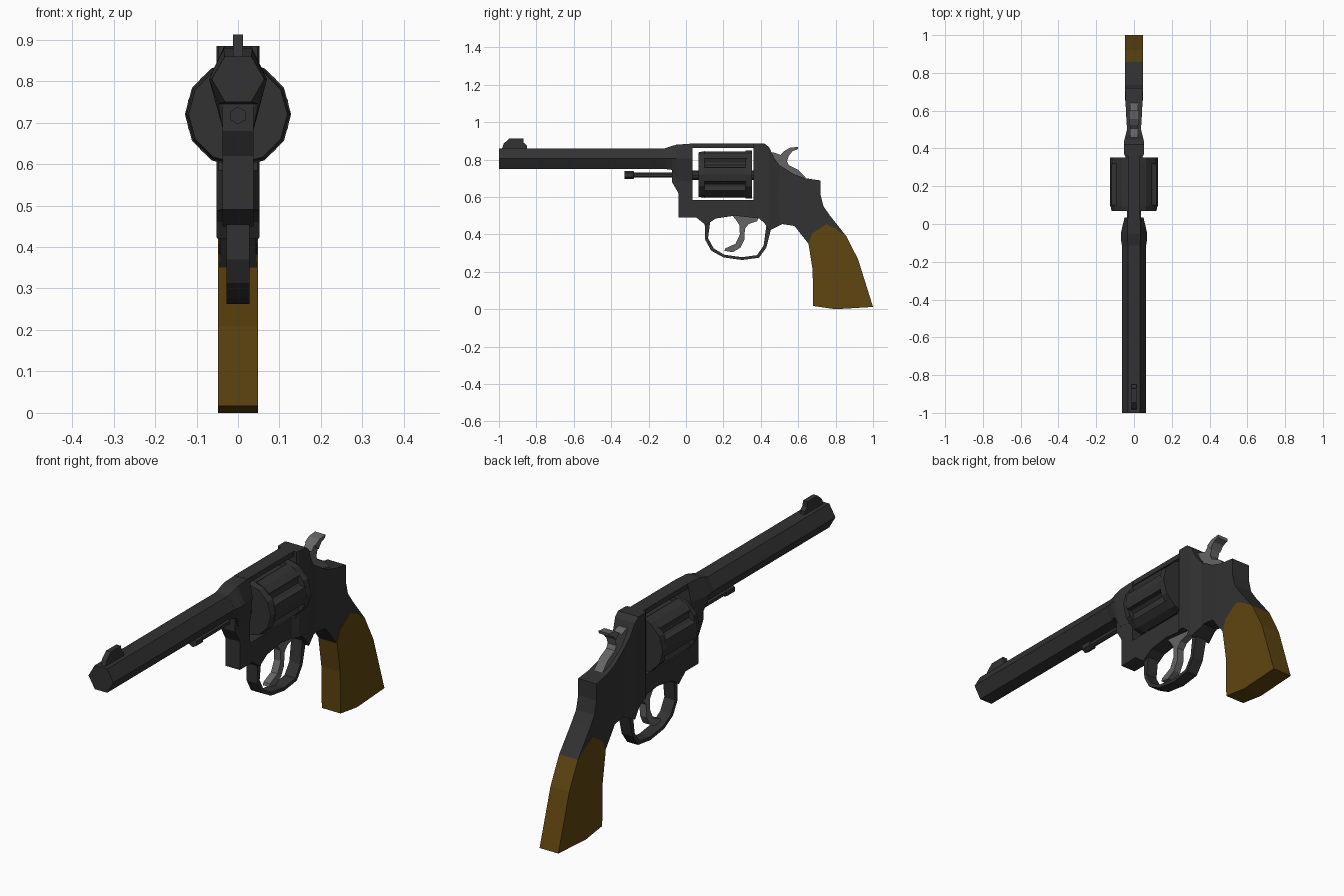
import bpy, bmesh, math

if "Cube" in bpy.data.objects:
    bpy.data.objects.remove(bpy.data.objects["Cube"])


def material(name, rgb):
    m = bpy.data.materials.new(name)
    m.diffuse_color = (*rgb, 1)
    m.use_nodes = True
    m.node_tree.nodes["Principled BSDF"].inputs["Base Color"].default_value = m.diffuse_color
    return m


STEEL = material("dark steel", (0.032, 0.032, 0.032))
GREY = material("grey steel", (0.13, 0.13, 0.13))
WOOD = material("brown wood", (0.115, 0.058, 0.005))


def finish(bm, name, mat):
    bmesh.ops.recalc_face_normals(bm, faces=bm.faces)
    me = bpy.data.meshes.new(name)
    bm.to_mesh(me)
    bm.free()
    me.materials.append(mat)
    ob = bpy.data.objects.new(name, me)
    bpy.context.collection.objects.link(ob)
    return ob


def plate(name, outline, width, mat, cuts=()):
    """Side outline (y, z) extruded across x; width is a half width or a function of y."""
    bm = bmesh.new()
    face = bm.faces.new([bm.verts.new((-1, y, z)) for y, z in outline])
    ext = bmesh.ops.extrude_face_region(bm, geom=[face], use_keep_orig=True)
    for v in ext["geom"]:
        if isinstance(v, bmesh.types.BMVert):
            v.co.x = 1
    bmesh.ops.triangulate(bm, faces=bm.faces)
    for y in cuts:
        bmesh.ops.bisect_plane(bm, geom=bm.verts[:] + bm.edges[:] + bm.faces[:],
                               plane_co=(0, y, 0), plane_no=(0, 1, 0))
    for v in bm.verts:
        v.co.x *= width(v.co.y) if callable(width) else width
    return finish(bm, name, mat)


def loft(name, sections, mat):
    """Join (y, [(x, z), ...]) cross sections and cap both ends."""
    bm = bmesh.new()
    rings = [[bm.verts.new((x, y, z)) for x, z in pts] for y, pts in sections]
    for a, b in zip(rings, rings[1:]):
        for i in range(len(a)):
            j = (i + 1) % len(a)
            bm.faces.new((a[i], a[j], b[j], b[i]))
    bm.faces.new(rings[0])
    bm.faces.new(rings[-1])
    return finish(bm, name, mat)


def ngon(r, z, n, start=0):
    return [(r * math.cos(math.radians(start) + math.tau * i / n),
             z + r * math.sin(math.radians(start) + math.tau * i / n)) for i in range(n)]


def rod(name, stations, z, n, mat, start=0):
    return loft(name, [(y, ngon(r, z, n, start)) for y, r in stations], mat)


# Frame half width along y: slim front, wide shield, waist, then grip width
STOPS = [(-0.2, .037), (.34, .037), (.37, .052), (.44, .052), (.50, .037),
         (.60, .043), (.72, .047), (.85, .048), (1.1, .048)]


def frame_width(y):
    for (a, wa), (b, wb) in zip(STOPS, STOPS[1:]):
        if y <= b:
            return wa + (wb - wa) * (y - a) / (b - a)
    return .048


CUTS = [s[0] for s in STOPS[1:-1]]

# Hexagonal barrel and front sight
rod("barrel", [(-1, .0635), (-.08, .0635)], .805, 6, STEEL)
plate("front_sight", [(-.985, .855), (-.975, .885), (-.945, .912), (-.87, .912),
                      (-.868, .89), (-.85, .875), (-.85, .855)], .012, STEEL)


# Collar where the barrel meets the frame
def collar(top, mid, bottom, wt, wm, wb):
    half = [(wt, top), (wm, mid), (wb, bottom)]
    return half + [(-x, z) for x, z in reversed(half)]


loft("barrel_collar", [
    (-.115, collar(.86, .805, .75, .032, .064, .032)),
    (-.075, collar(.873, .805, .745, .034, .070, .048)),
    (-.05, collar(.880, .805, .69, .034, .070, .038)),
    (.035, collar(.885, .805, .68, .033, .050, .037))], STEEL)

# Frame: open-topped body, closed by the top strap
wood_line = [(.857, .39), (.80, .43), (.75, .455), (.675, .405), (.655, .35)]
plate("frame", [(-.04, .49), (-.04, .62), (-.075, .68), (-.075, .76), (.035, .76),
                (.035, .585), (.36, .585), (.36, .885), (.42, .885), (.445, .865),
                (.47, .81), (.50, .77), (.58, .72), (.64, .70), (.72, .688),
                (.72, .61), (.735, .55), (.77, .50)] + wood_line +
      [(.58, .445), (.515, .455), (.445, .42), (.42, .46), (.39, .485), (.26, .50),
       (.16, .485), (.105, .45), (.055, .49)], frame_width, STEEL, CUTS)
plate("top_strap", [(.02, .862), (.02, .885), (.375, .885), (.375, .862)], .033, STEEL)

# Grip
plate("grip", wood_line[::-1] + [(.857, .39), (.92, .267), (1, .012), (.80, 0),
                                 (.68, .017), (.677, .21)][1:], .048, WOOD)

# Trigger guard bow
outer = [(.10, .455), (.103, .37), (.135, .313), (.20, .277), (.30, .263), (.39, .275),
         (.43, .33), (.455, .43)]
inner = [(.13, .475), (.118, .38), (.148, .325), (.205, .291), (.30, .278), (.38, .289),
         (.415, .34), (.43, .45)]
plate("trigger_guard", outer + inner[::-1], .028, STEEL)

# Trigger and hammer
plate("trigger", [(.24, .51), (.265, .48), (.285, .45), (.288, .40), (.265, .35),
                  (.21, .325), (.205, .312), (.25, .305), (.29, .328), (.312, .37),
                  (.315, .43), (.335, .455), (.38, .47), (.39, .50)], .017, GREY)
plate("hammer", [(.44, .84), (.47, .838), (.505, .825), (.525, .845), (.555, .863),
                 (.60, .868), (.597, .855), (.57, .845), (.55, .82), (.54, .79),
                 (.55, .77), (.60, .745), (.64, .703), (.60, .69), (.48, .70)],
      .022, GREY)
plate("hammer_spur", [(.525, .845), (.555, .863), (.60, .868), (.597, .855), (.57, .845),
                      (.55, .82)], .027, GREY)

# Fluted cylinder: six lands with six grooves, and a full rear rim
section = []
for k in range(6):
    for deg, r in ((-17, .125), (0, .126), (17, .125), (22, .106), (30, .100), (38, .106)):
        a = math.radians(60 * k + deg)
        section.append((r * math.cos(a), .72 + r * math.sin(a)))
loft("cylinder", [(.095, section), (.325, section)], STEEL)
rod("cylinder_front", [(.068, .119), (.10, .125)], .72, 12, STEEL)
rod("cylinder_rim", [(.318, .128), (.352, .128)], .72, 12, STEEL)

# Ejector rod with knob, and the axle through the window
rod("ejector_rod", [(-.33, .021), (-.28, .021), (-.278, .014), (-.06, .014)],
    .717, 6, STEEL, 30)
rod("cylinder_axle", [(.02, .025), (.375, .025)], .717, 8, STEEL)
